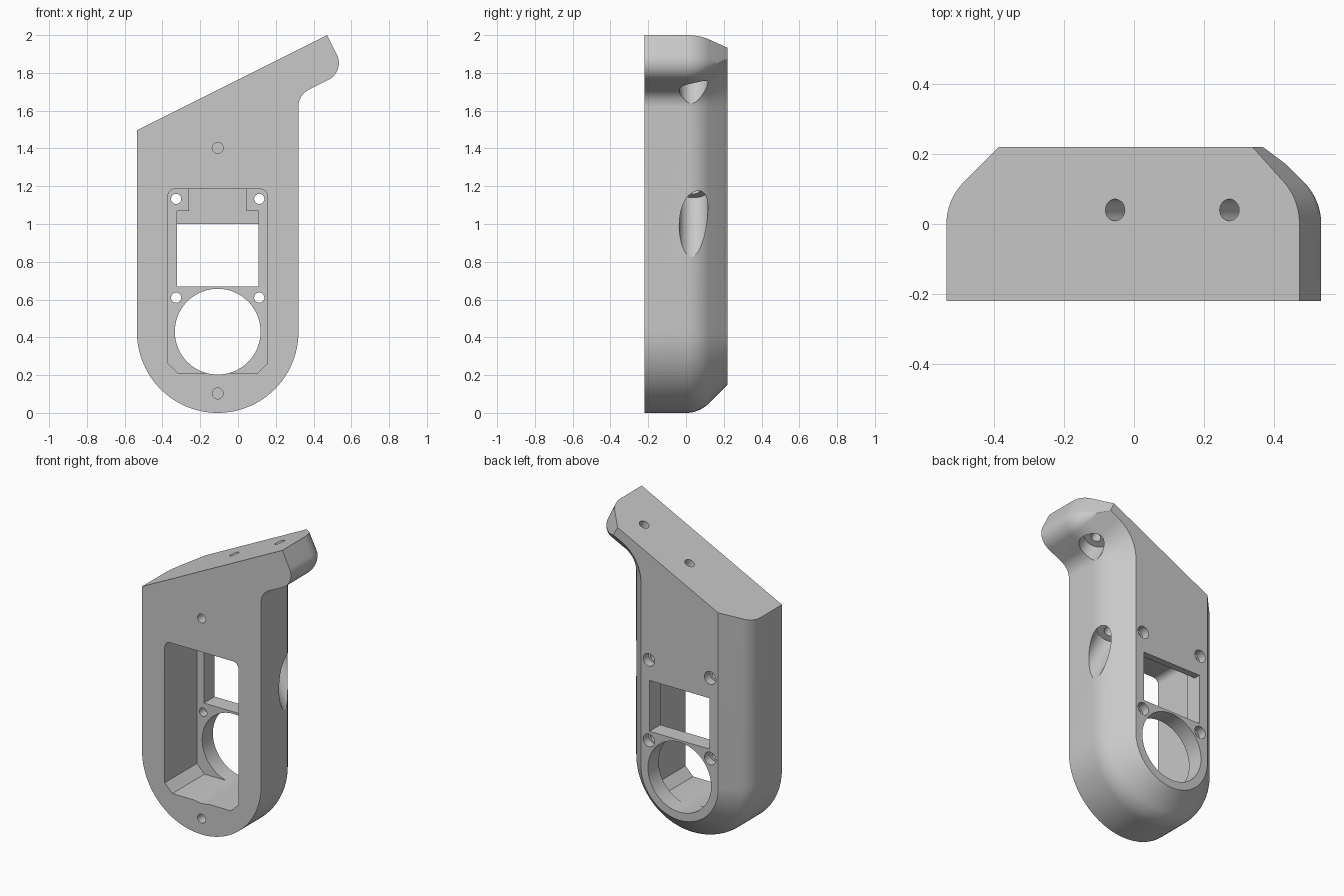
import bpy, bmesh
from math import pi, sin, cos, atan2, radians, tan
from mathutils import Vector as V

cube = bpy.data.objects.get("Cube")
if cube:
    bpy.data.objects.remove(cube, do_unlink=True)

grey = bpy.data.materials.new("light_grey")
grey.use_nodes = True
grey.diffuse_color = (0.58, 0.58, 0.58, 1)
grey.node_tree.nodes["Principled BSDF"].inputs["Base Color"].default_value = grey.diffuse_color

FRONT, BACK = -0.22, 0.22
CX = -0.1075                        # centre line of the upright


def loft(name, loops):
    """Skin a row of matching closed loops and cap both ends."""
    bm = bmesh.new()
    rings = [[bm.verts.new(p) for p in loop] for loop in loops]
    n = len(rings[0])
    for a, b in zip(rings, rings[1:]):
        for i in range(n):
            j = (i + 1) % n
            bm.faces.new((a[i], a[j], b[j], b[i]))
    bm.faces.new(rings[0])
    bm.faces.new(rings[-1])
    bmesh.ops.remove_doubles(bm, verts=bm.verts, dist=1e-5)
    bmesh.ops.recalc_face_normals(bm, faces=bm.faces)
    mesh = bpy.data.meshes.new(name)
    bm.to_mesh(mesh)
    bm.free()
    mesh.materials.append(grey)
    obj = bpy.data.objects.new(name, mesh)
    bpy.context.collection.objects.link(obj)
    return obj


def arc(c, r, a0, a1, steps):
    return [c + r * V((cos(a0 + (a1 - a0) * i / steps), sin(a0 + (a1 - a0) * i / steps)))
            for i in range(steps + 1)]


# Outline in x and z: upright with round foot and a slanted arm
slope = atan2(1, 2)
u = V((cos(slope), sin(slope)))     # along the slanted top
n = V((sin(slope), -cos(slope)))    # down through the arm
tip = V((0.472, 2.0))
left, right, foot_r = -0.535, 0.32, 0.4275
thick, nose_r, fillet_r = 0.215, 0.1, 0.1
nose = tip - nose_r * u + (thick - nose_r) * n
fx = right + fillet_r
fillet = V((fx, (n.dot(tip) + thick + fillet_r - n.x * fx) / n.y))


def top_z(x):
    return tip.y + (x - tip.x) * tan(slope)


def outline(d):
    """Outline moved inwards by d, except along the slanted top."""
    pts = [V((left + d, top_z(left + d)))]
    pts += arc(V((CX, foot_r)), foot_r - d, pi, 2 * pi, 48)
    pts += arc(fillet, fillet_r + d, pi, slope + pi / 2, 12)
    if d < nose_r - 0.002:
        pts += arc(nose, nose_r - d, slope - pi / 2, slope, 14)
    else:
        corner = nose + (nose_r - d) * (u + n)
        pts += [corner + (u - n) * 0.0001 * (i - 7) for i in range(15)]
    pts.append(tip - d * u)
    return pts


# Rounded shoulder running into a chamfer at the back
shoulder_r = 0.17
profile = [(0, FRONT)]
for i in range(9):
    a = radians(45) * i / 8
    profile.append((shoulder_r * (1 - cos(a)), shoulder_r * sin(a)))
profile += [(0.1, 0.17), (0.15, BACK)]
body = loft("mount_body", [[(p.x, y, p.y) for p in outline(d)] for d, y in profile])

cutters = []


def prism(name, pts, y0, y1):
    cutters.append(loft(name, [[(x, y, z) for x, z in pts] for y in (y0, y1)]))


def drill(name, start, end, r, r_end=None, sides=32):
    """Round cutter between two points."""
    start, end = V(start), V(end)
    rot = (end - start).to_track_quat('Z', 'Y')
    r_end = r if r_end is None else r_end
    loops = []
    for c, rad in ((start, r), (end, r_end)):
        loops.append([c + rot @ V((rad * cos(2 * pi * i / sides), rad * sin(2 * pi * i / sides), 0))
                      for i in range(sides)])
    cutters.append(loft(name, loops))


# Deep pocket from the front, with rounded top and chamfered bottom corners
half, low, high, rnd, cham = 0.265, 0.21, 1.185, 0.04, 0.055
side = [(half - cham, low), (half, low + cham)]
side += [tuple(p) for p in arc(V((half - rnd, high - rnd)), rnd, 0, pi / 2, 6)]
floor_y = 0.11
prism("pocket", [(CX + x, z) for x, z in side] + [(CX - x, z) for x, z in reversed(side)],
      FRONT - 0.1, floor_y)

# Stepped recess above the window
step = [(0.215, 0.95), (0.215, 1.07), (0.152, 1.07), (0.152, high)]
prism("recess", [(CX + x, z) for x, z in step] + [(CX - x, z) for x, z in reversed(step)],
      0.05, 0.175)

# Square window and large round opening
prism("window", [(CX + sx * 0.215, z) for sx, z in ((-1, 0.67), (1, 0.67), (1, 1.0), (-1, 1.0))],
      0.04, BACK + 0.1)
drill("round_opening", (CX, FRONT - 0.1, 0.43), (CX, BACK + 0.1, 0.43), 0.227, sides=72)

# Four screw holes with wider seats at the back
for x in (CX - 0.22, CX + 0.22):
    for z in (0.61, 1.133):
        drill("screw_hole", (x, 0.03, z), (x, BACK + 0.1, z), 0.027, sides=24)
        drill("screw_seat", (x, 0.165, z), (x, BACK + 0.1, z), 0.041, sides=24)

# Two blind holes in the front
for z in (0.103, 1.403):
    drill("blind_hole", (CX, FRONT - 0.05, z), (CX, -0.04, z), 0.029, sides=24)

# Two slanted bolt holes through the arm, with wide seats below
for x, seat, length in ((-0.054, 0.63, 1.2), (0.272, 0.13, 0.5)):
    top = V((x, 0.04, top_z(x)))
    down = V((n.x, 0, n.y))
    drill("bolt_hole", top - 0.1 * down, top + (seat + 0.05) * down, 0.031, sides=24)
    drill("bolt_seat", top + seat * down, top + length * down, 0.076, sides=40)

# Cut everything out of the body
for c in cutters:
    c.hide_render = True
    mod = body.modifiers.new(c.name, 'BOOLEAN')
    mod.operation = 'DIFFERENCE'
    mod.solver = 'EXACT'
    mod.object = c
bpy.context.view_layer.update()
result = bpy.data.meshes.new_from_object(body.evaluated_get(bpy.context.evaluated_depsgraph_get()))
body.modifiers.clear()
body.data = result
for c in cutters:
    bpy.data.objects.remove(c, do_unlink=True)

# Smooth curves, crisp edges
bpy.ops.object.select_all(action='DESELECT')
body.select_set(True)
bpy.context.view_layer.objects.active = body
bpy.ops.object.shade_smooth_by_angle(angle=radians(25))
